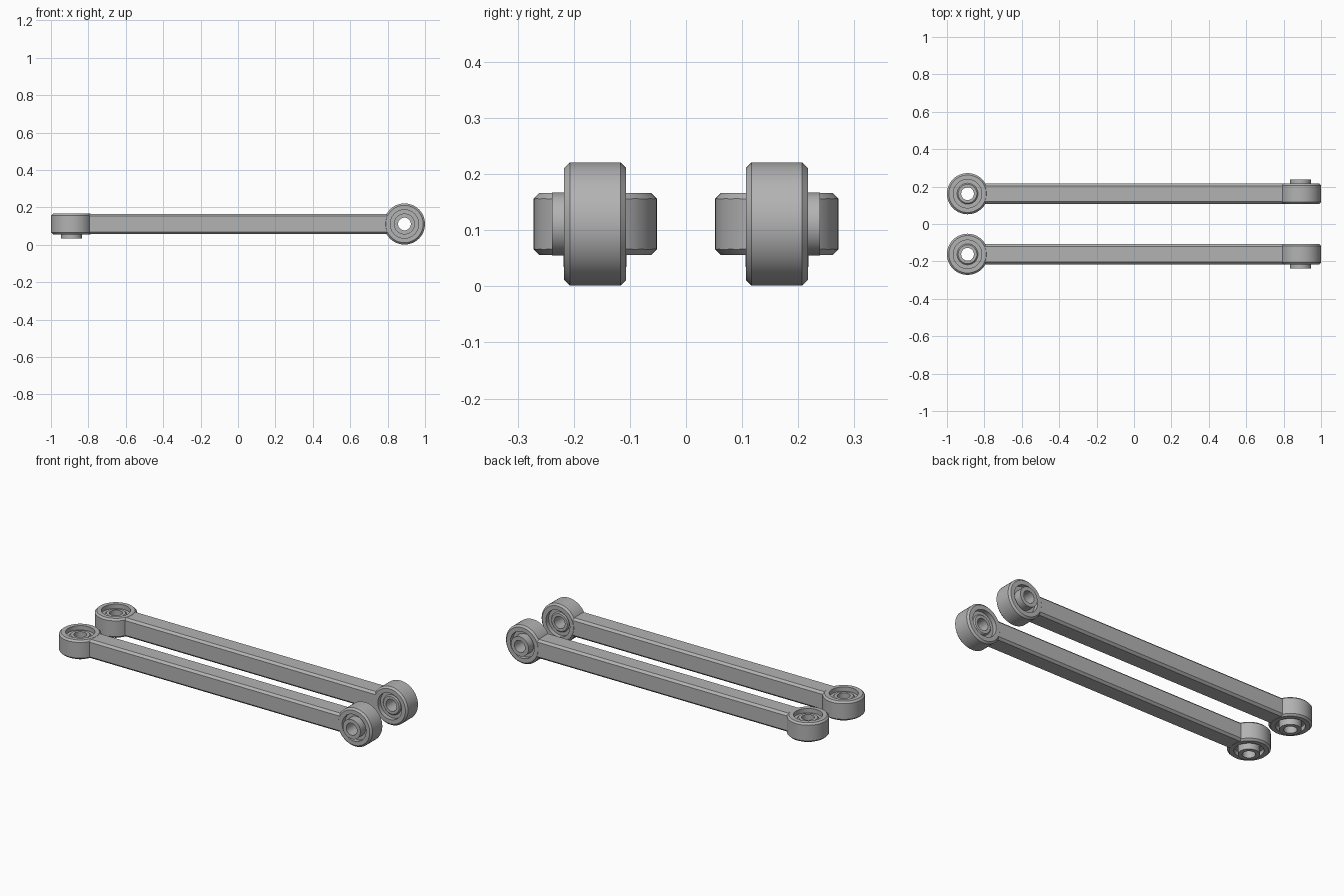
import bpy, bmesh, math
from mathutils import Matrix, Vector

cube = bpy.data.objects.get("Cube")
if cube:
    bpy.data.objects.remove(cube, do_unlink=True)

steel = bpy.data.materials.new("grey_steel")
steel.use_nodes = True
steel.diffuse_color = (0.45, 0.45, 0.45, 1)
steel.node_tree.nodes["Principled BSDF"].inputs["Base Color"].default_value = steel.diffuse_color

HALF = 0.055       # half thickness of rod and eyes
EYE_X = 0.89
MID_Z = 0.111


def finish(bm, name):
    bmesh.ops.recalc_face_normals(bm, faces=bm.faces)
    mesh = bpy.data.meshes.new(name)
    bm.to_mesh(mesh)
    bm.free()
    mesh.materials.append(steel)
    obj = bpy.data.objects.new(name, mesh)
    bpy.context.collection.objects.link(obj)
    bpy.ops.object.select_all(action="DESELECT")
    bpy.context.view_layer.objects.active = obj
    obj.select_set(True)
    bpy.ops.object.shade_smooth_by_angle(angle=math.radians(30))
    return obj


def lathe(name, profile, centre, axis, steps=48):
    """Spin a closed (radius, height) profile around the given axis."""
    bm = bmesh.new()
    verts = [bm.verts.new((r, 0, h)) for r, h in profile]
    edges = [bm.edges.new((v, verts[i - 1])) for i, v in enumerate(verts)]
    bmesh.ops.spin(bm, geom=verts + edges, cent=(0, 0, 0), axis=(0, 0, 1),
                   angle=math.tau, steps=steps, use_merge=True)
    bmesh.ops.remove_doubles(bm, verts=bm.verts, dist=1e-5)
    turn = Vector((0, 0, 1)).rotation_difference(Vector(axis)).to_matrix().to_4x4()
    bm.transform(Matrix.Translation(centre) @ turn)
    return finish(bm, name)


def eye(prefix, centre, axis):
    # Outer housing with chamfered rims
    lathe(prefix + "_housing", [(0.076, -HALF), (0.1, -HALF), (0.11, -0.045),
                                (0.11, 0.045), (0.1, HALF), (0.076, HALF)], centre, axis)
    # Recessed bearing race
    lathe(prefix + "_race", [(0.045, -0.03), (0.077, -0.03),
                             (0.077, 0.03), (0.045, 0.03)], centre, axis)
    # Hollow sleeve standing proud on one side
    lathe(prefix + "_sleeve", [(0.034, -0.04), (0.05, -0.04), (0.056, -0.034),
                               (0.056, 0.077), (0.034, 0.077)], centre, axis)


def rod(name, y):
    # Square bar with chamfered long edges
    bm = bmesh.new()
    bmesh.ops.create_cube(bm, size=1)
    bmesh.ops.scale(bm, vec=(1.6, 0.108, 0.108), verts=bm.verts)
    long_edges = [e for e in bm.edges if e.calc_length() > 1]
    bmesh.ops.bevel(bm, geom=long_edges, offset=0.012, segments=1, affect="EDGES")
    bmesh.ops.translate(bm, vec=(0, y, MID_Z), verts=bm.verts)
    finish(bm, name)


for side, label in ((-1, "front"), (1, "back")):
    y = side * 0.162
    rod(label + "_rod", y)
    eye(label + "_flat_eye", (-EYE_X, y, MID_Z), (0, 0, -1))
    eye(label + "_upright_eye", (EYE_X, y, MID_Z), (0, side, 0))
